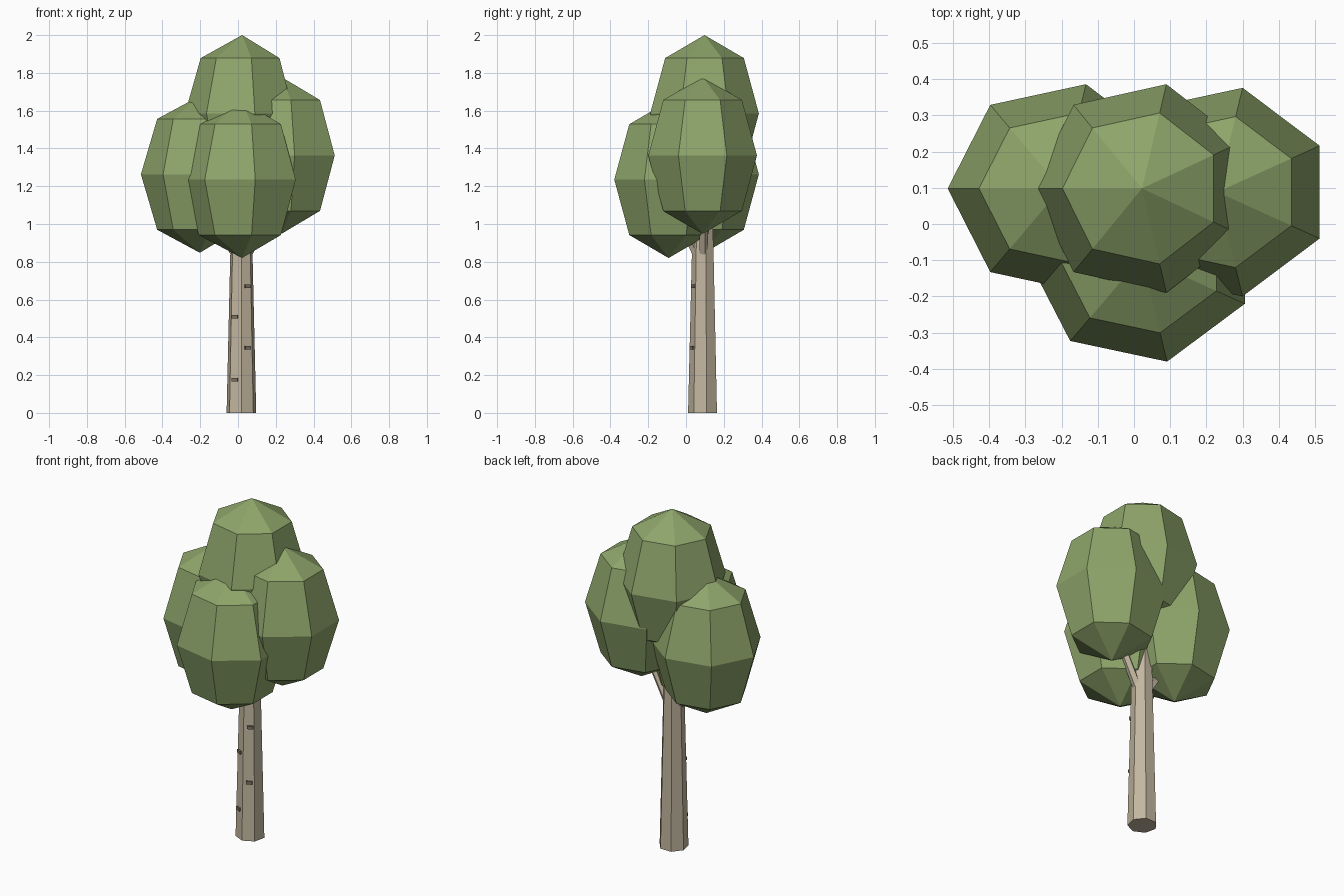
import bpy, bmesh
from math import sin, cos, pi
from mathutils import Vector, Matrix

cube = bpy.data.objects.get("Cube")
if cube:
    bpy.data.objects.remove(cube)


def make_material(name, rgb):
    mat = bpy.data.materials.new(name)
    mat.use_nodes = True
    mat.diffuse_color = (*rgb, 1)
    mat.node_tree.nodes["Principled BSDF"].inputs["Base Color"].default_value = (*rgb, 1)
    return mat


LEAF = make_material("leaf green", (0.27, 0.376, 0.145))
BARK = make_material("pale bark", (0.54, 0.47, 0.345))
MARK = make_material("dark bark mark", (0.2, 0.165, 0.12))


def add_object(name, bm, mat, matrix=Matrix()):
    bmesh.ops.recalc_face_normals(bm, faces=bm.faces)
    mesh = bpy.data.meshes.new(name)
    bm.to_mesh(mesh)
    bm.free()
    mesh.materials.append(mat)
    obj = bpy.data.objects.new(name, mesh)
    obj.matrix_world = matrix
    bpy.context.collection.objects.link(obj)
    return obj


def loft(rings, sides, phase, scale=(1, 1)):
    """Stack polygon rings given as (radius, height); zero radius makes a tip."""
    bm = bmesh.new()
    loops = []
    for r, z in rings:
        angles = [phase + 2 * pi * i / sides for i in range(sides)]
        loops.append([bm.verts.new((r * scale[0] * cos(a), r * scale[1] * sin(a), z))
                      for a in angles])
    for low, high in zip(loops, loops[1:]):
        for i in range(sides):
            j = (i + 1) % sides
            bm.faces.new((low[i], low[j], high[j], high[i]))
    bm.faces.new(loops[0])
    bm.faces.new(loops[-1])
    bmesh.ops.remove_doubles(bm, verts=bm.verts, dist=0.0001)
    bmesh.ops.dissolve_degenerate(bm, edges=bm.edges, dist=0.0001)
    return bm


# Leaf clusters: seven-sided low-poly ovals
HALF = 0.415
clusters = {
    "top_leaf_cluster": (0.022, 0.098, 1.585, 0.303),
    "front_leaf_cluster": (0.021, -0.092, 1.235, 0.316),
    "left_leaf_cluster": (0.23, 0.088, 1.363, 0.313),
    "right_leaf_cluster": (-0.202, 0.098, 1.263, 0.312),
}
oval = [(0.001, -HALF), (0.724, -0.707 * HALF), (1, 0),
        (0.724, 0.707 * HALF), (0.001, HALF)]
for name, (x, y, z, width) in clusters.items():
    add_object(name, loft(oval, 7, pi, (width, 0.295)), LEAF,
               Matrix.Translation((x, y, z)))

# Tapering trunk
TRUNK = Vector((0.018, 0.0915, 0))
add_object("trunk", loft([(0.0805, 0), (0.06, 0.86), (0.048, 1.3)], 7, -pi / 2),
           BARK, Matrix.Translation(TRUNK))


# Branches reaching into the clusters
def branch(name, start, end):
    start, end = Vector(start), Vector(end)
    axis = end - start
    turn = axis.to_track_quat('Z', 'Y').to_matrix().to_4x4()
    add_object(name, loft([(0.026, 0), (0.022, axis.length)], 5, 0), BARK,
               Matrix.Translation(start) @ turn)


branch("left_branch", (0.04, 0.092, 0.82), (0.21, 0.092, 1.15))
branch("right_branch", (0.0, 0.092, 0.82), (-0.17, 0.092, 1.1))
branch("front_branch", (0.018, 0.07, 0.82), (0.018, -0.07, 1.1))

# Small raised marks on the front of the bark, alternating sides
for i, z in enumerate((0.175, 0.345, 0.51, 0.67)):
    side = 1 if i % 2 else -1
    bm = bmesh.new()
    bmesh.ops.create_cube(bm, size=1)
    bmesh.ops.scale(bm, vec=(0.034, 0.02, 0.018), verts=bm.verts)
    radius = 0.0805 - 0.024 * z
    add_object(f"bark_mark_{i + 1}", bm, MARK, Matrix.Translation(
        (TRUNK.x + side * 0.032, TRUNK.y - radius + 0.016, z))
        @ Matrix.Rotation(side * 0.45, 4, 'Z'))
